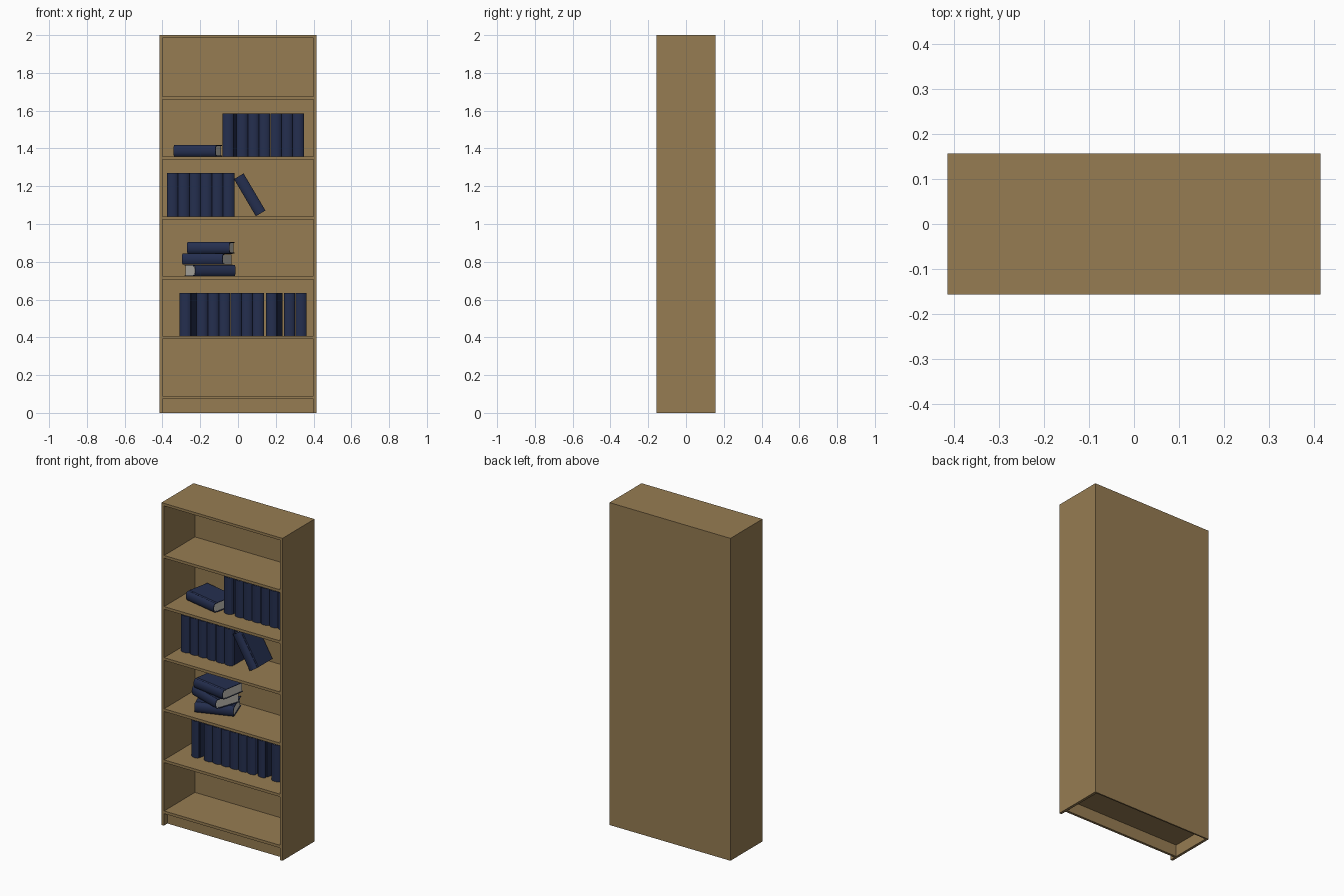
import bpy, bmesh, math
from mathutils import Matrix, Vector

if "Cube" in bpy.data.objects:
    bpy.data.objects.remove(bpy.data.objects["Cube"])


def material(name, rgb):
    m = bpy.data.materials.new(name)
    m.diffuse_color = (*rgb, 1)
    m.use_nodes = True
    m.node_tree.nodes["Principled BSDF"].inputs["Base Color"].default_value = m.diffuse_color
    return m


WOOD = material("oak_brown", (0.305, 0.202, 0.085))
NAVY = material("navy_cover", (0.018, 0.028, 0.078))
PAPER = material("paper", (0.61, 0.59, 0.53))


def link(name, mesh):
    ob = bpy.data.objects.new(name, mesh)
    bpy.context.collection.objects.link(ob)
    return ob


def board(name, lo, hi):
    lo, hi = Vector(lo), Vector(hi)
    bm = bmesh.new()
    bmesh.ops.create_cube(bm, size=1)
    for v in bm.verts:
        v.co = Vector([(lo[i] + hi[i]) / 2 + v.co[i] * (hi[i] - lo[i]) for i in range(3)])
    me = bpy.data.meshes.new(name)
    bm.to_mesh(me)
    bm.free()
    me.materials.append(WOOD)
    return link(name, me)


# Bookcase carcass
X, Y, T = 0.415, 0.157, 0.016
XI = X - T
board("left_side", (-X, -Y, 0), (-XI, Y, 2))
board("right_side", (XI, -Y, 0), (X, Y, 2))
board("top_panel", (-XI, -Y, 2 - T), (XI, Y, 2))
board("back_panel", (-XI, Y - 0.009, 0), (XI, Y, 2 - T))
board("kick_board", (-XI, -Y + 0.035, 0), (XI, -Y + 0.05, 0.073))
SHELF = [0.09 + 0.317 * i for i in range(6)]
for i, z in enumerate(SHELF):
    board(f"shelf_{i + 1}", (-XI, -Y + 0.003, z - 0.017), (XI, Y - 0.009, z))

# Book: a C-shaped cover with hinge grooves and rounded spine, around a page block
W, D, H = 0.059, 0.165, 0.228


def book_mesh():
    hw, hd, hh = W / 2, D / 2, H / 2
    half = [(hw, hd), (hw, -0.055), (hw - 0.004, -0.060), (hw, -0.066)]
    arc = [(hw * math.cos(a), -0.066 - (hd - 0.066) * math.sin(a))
           for a in (math.pi * k / 8 for k in range(1, 8))]
    outer = half + arc + [(-x, y) for x, y in reversed(half)]
    inner = [(x * 0.88, y if y == hd else y + 0.004) for x, y in outer]
    bm = bmesh.new()

    def ring(pts, z):
        return [bm.verts.new((x, y, z)) for x, y in pts]

    # cover
    o0, o1, i0, i1 = ring(outer, -hh), ring(outer, hh), ring(inner, -hh), ring(inner, hh)
    n = len(outer)
    for k in range(n - 1):
        for a, b in ((o0, o1), (o1, i1), (i1, i0), (i0, o0)):
            bm.faces.new((a[k], a[k + 1], b[k + 1], b[k]))
    for k in (0, n - 1):
        bm.faces.new((o0[k], o1[k], i1[k], i0[k]))
    # pages
    page = [(x * 0.99, y - 0.004 if y == hd else y) for x, y in inner]
    p0, p1 = ring(page, -hh + 0.004), ring(page, hh - 0.004)
    faces = [bm.faces.new(p0), bm.faces.new(p1)]
    for k in range(n):
        j = (k + 1) % n
        faces.append(bm.faces.new((p0[k], p0[j], p1[j], p1[k])))
    for f in bm.faces:
        f.smooth = True
    for f in faces:
        f.material_index = 1
    bmesh.ops.recalc_face_normals(bm, faces=bm.faces)
    me = bpy.data.meshes.new("book")
    bm.to_mesh(me)
    bm.free()
    me.materials.append(NAVY)
    me.materials.append(PAPER)
    me.set_sharp_from_angle(angle=math.radians(30))
    return me


BOOK = book_mesh()
YB = 0.049


def place(name, loc, rz=0, ry=0):
    ob = link(name, BOOK)
    ob.matrix_world = (Matrix.Translation(loc) @ Matrix.Rotation(math.radians(rz), 4, 'Z')
                       @ Matrix.Rotation(math.radians(ry), 4, 'Y'))


def row(level, x0, count, pitch=0.0592):
    for k in range(count):
        place("standing_book", (x0 + pitch * k, YB, SHELF[level] + H / 2))


def turned(level, x, rz):
    place("turned_book", (x, YB, SHELF[level] + H / 2), rz)


# Lower row
row(1, -0.189, 6)
row(1, 0.273, 2, 0.060)
turned(1, -0.267, -12)
turned(1, 0.190, -12)
# Stack of lying books
for k, (x, rz) in enumerate(((-0.148, 20), (-0.163, -19), (-0.144, -9.5))):
    place("stacked_book", (x, 0.012, SHELF[2] + W / 2 + 0.0605 * k), rz, 90)
# Middle row with a leaning book
row(3, -0.347, 6, 0.0596)
place("leaning_book", (0.062, YB, SHELF[3] + 0.1135), 0, -30.5)
# Upper row with a lying book
row(4, 0.0227, 6)
turned(4, -0.046, -7)
place("lying_book", (-0.213, 0.034, SHELF[4] + W / 2), -12, 90)
